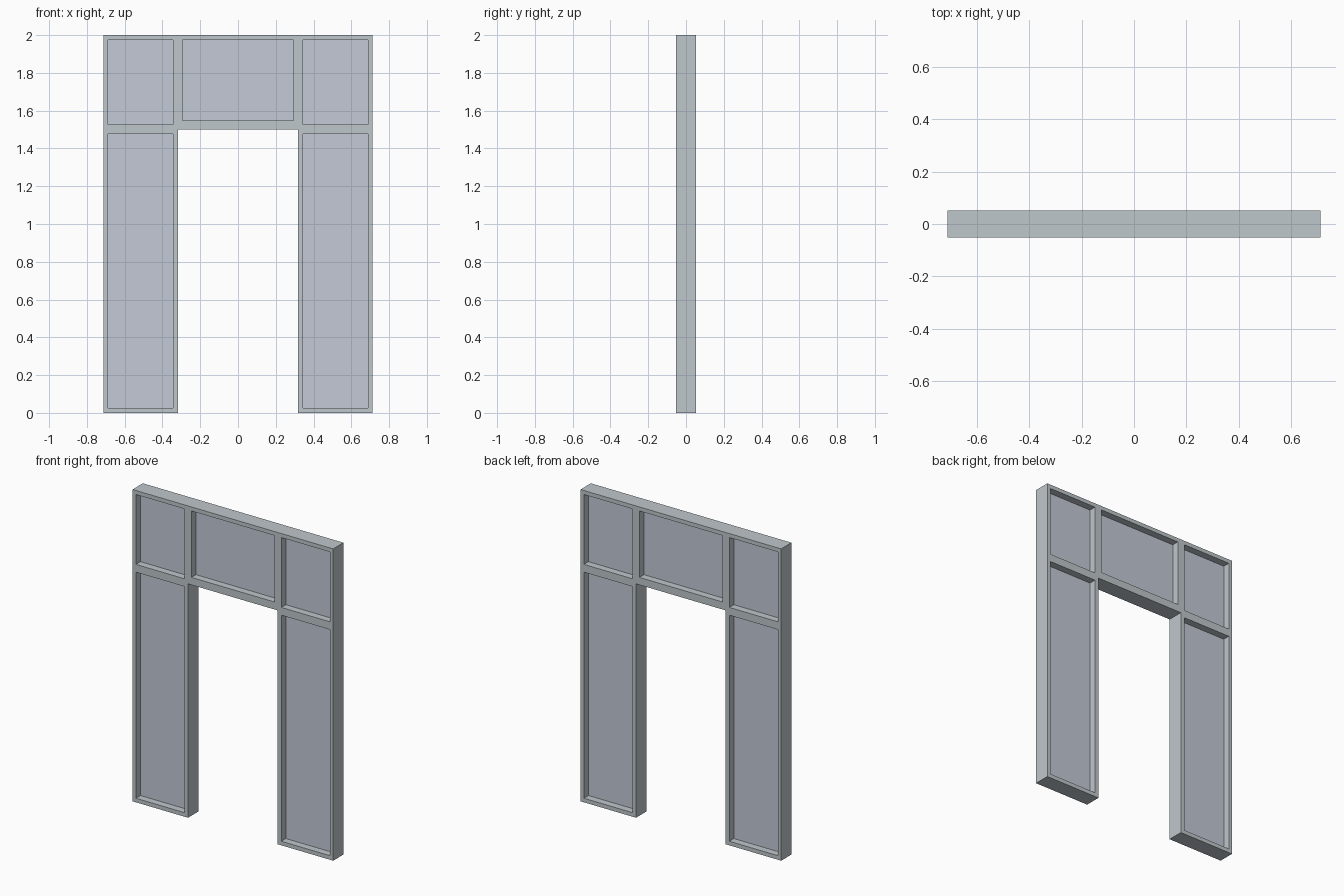
import bpy, bmesh

if "Cube" in bpy.data.objects:
    bpy.data.objects.remove(bpy.data.objects["Cube"])

HALF_W, HEIGHT, HALF_D = 0.712, 2.0, 0.052   # overall size
DOOR_X, DOOR_Z = 0.318, 1.5                  # doorway opening
PANE_T = 0.012                               # thickness of the recessed panes

# Openings as (name, x0, x1, z0, z1)
doorway = (-DOOR_X, DOOR_X, 0.0, DOOR_Z)
panes = {"transom_pane": (-0.294, 0.294, 1.548, 1.974)}
for side, s in (("left", -1), ("right", 1)):
    x0, x1 = sorted((s * 0.344, s * 0.688))
    panes[side + "_lower_pane"] = (x0, x1, 0.026, 1.476)
    panes[side + "_upper_pane"] = (x0, x1, 1.526, 1.974)


def material(name, rgb):
    m = bpy.data.materials.new(name)
    m.diffuse_color = (*rgb, 1.0)
    m.use_nodes = True
    m.node_tree.nodes["Principled BSDF"].inputs["Base Color"].default_value = m.diffuse_color
    return m


frame_grey = material("frame grey", (0.52, 0.57, 0.60))
pane_grey = material("pane blue grey", (0.55, 0.59, 0.67))


def add_object(name, bm, mat):
    bmesh.ops.recalc_face_normals(bm, faces=bm.faces)
    mesh = bpy.data.meshes.new(name)
    bm.to_mesh(mesh)
    bm.free()
    mesh.materials.append(mat)
    obj = bpy.data.objects.new(name, mesh)
    bpy.context.collection.objects.link(obj)
    return obj


def inside(x, z, r):
    return r[0] < x < r[1] and r[2] < z < r[3]


# Frame: a grid of cells with the doorway and pane openings left out, then extruded
holes = [doorway, *panes.values()]
xs = sorted({-HALF_W, HALF_W, *(v for r in holes for v in r[:2])})
zs = sorted({0.0, HEIGHT, *(v for r in holes for v in r[2:])})
bm = bmesh.new()
for x0, x1 in zip(xs, xs[1:]):
    for z0, z1 in zip(zs, zs[1:]):
        if not any(inside((x0 + x1) / 2, (z0 + z1) / 2, r) for r in holes):
            corners = ((x0, z0), (x1, z0), (x1, z1), (x0, z1))
            bm.faces.new([bm.verts.new((x, -HALF_D, z)) for x, z in corners])
bmesh.ops.remove_doubles(bm, verts=bm.verts, dist=1e-5)
front = list(bm.faces)
extruded = bmesh.ops.extrude_face_region(bm, geom=front, use_keep_orig=True)
back = [g for g in extruded["geom"] if isinstance(g, bmesh.types.BMVert)]
bmesh.ops.translate(bm, verts=back, vec=(0, 2 * HALF_D, 0))
add_object("door_frame", bm, frame_grey)

# Panes: thin sheets at mid depth, edges seated slightly in the frame
for name, (x0, x1, z0, z1) in panes.items():
    bm = bmesh.new()
    bmesh.ops.create_cube(bm, size=1.0)
    bmesh.ops.scale(bm, verts=bm.verts, vec=(x1 - x0 + 0.008, PANE_T, z1 - z0 + 0.008))
    obj = add_object(name, bm, pane_grey)
    obj.location = ((x0 + x1) / 2, 0, (z0 + z1) / 2)
